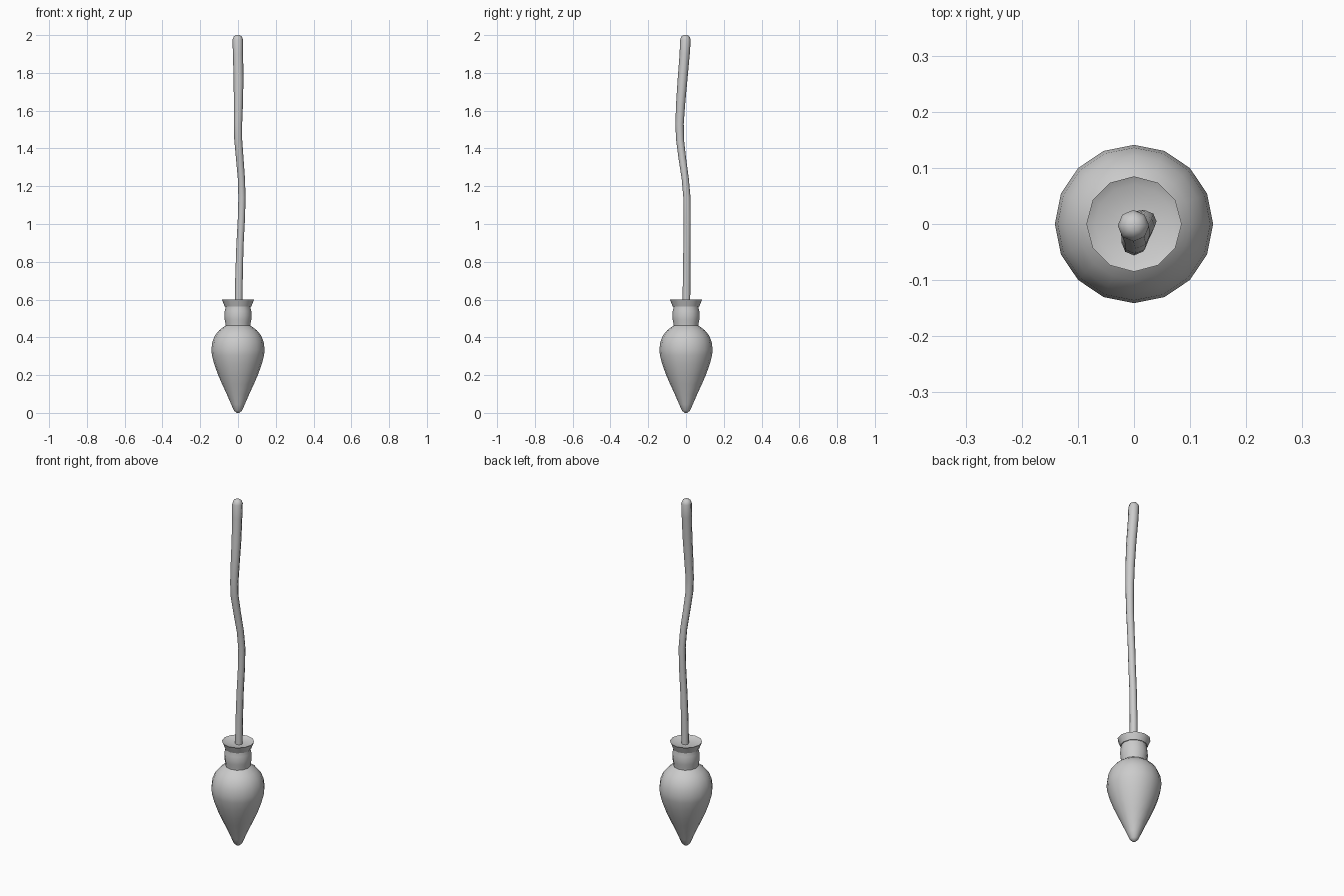
import bpy, bmesh, math
from mathutils import Vector


def loft(name, rings, sides, angle=50):
    """Skin a list of (centre, radius) rings; the ends close to points or caps."""
    bm = bmesh.new()
    loops = []
    for c, r in rings:
        loops.append([bm.verts.new(Vector(c) + Vector((
            r * math.cos(2 * math.pi * i / sides),
            r * math.sin(2 * math.pi * i / sides), 0))) for i in range(sides)])
    for a, b in zip(loops, loops[1:]):
        for i in range(sides):
            j = (i + 1) % sides
            bm.faces.new((a[i], a[j], b[j], b[i]))
    bm.faces.new(loops[0][::-1])
    bm.faces.new(loops[-1])
    bmesh.ops.recalc_face_normals(bm, faces=bm.faces)
    me = bpy.data.meshes.new(name)
    bm.to_mesh(me)
    bm.free()
    ob = bpy.data.objects.new(name, me)
    bpy.context.collection.objects.link(ob)
    bpy.ops.object.select_all(action='DESELECT')
    ob.select_set(True)
    bpy.context.view_layer.objects.active = ob
    bpy.ops.object.shade_smooth_by_angle(angle=math.radians(angle))
    return ob


def lathe(name, profile, sides, angle=50):
    return loft(name, [((0, 0, z), r) for r, z in profile], sides, angle)


# Teardrop bristle bundle
lathe("bristles", [(0.008, 0.0), (0.022, 0.013), (0.036, 0.045), (0.06, 0.10),
                   (0.083, 0.15), (0.105, 0.20), (0.125, 0.255), (0.138, 0.305),
                   (0.141, 0.335), (0.136, 0.375), (0.122, 0.41), (0.10, 0.437),
                   (0.07, 0.46), (0.05, 0.47)], 16)

# Bulged binding between bristles and collar
lathe("binding", [(0.05, 0.458), (0.066, 0.462), (0.067, 0.475), (0.071, 0.495),
                  (0.072, 0.515), (0.070, 0.54), (0.066, 0.557), (0.066, 0.575)], 12)

# Flared collar with a shallow dished top
lathe("collar", [(0.06, 0.562), (0.07, 0.562), (0.085, 0.60), (0.07, 0.592),
                 (0.02, 0.588)], 12, 30)

# Crooked handle: (x, y, z, radius)
path = [(0.004, 0.002, 0.55, 0.020), (0.005, 0.003, 0.70, 0.020),
        (0.010, 0.005, 0.88, 0.019), (0.018, 0.006, 1.03, 0.019),
        (0.021, 0.005, 1.14, 0.019), (0.018, -0.004, 1.24, 0.019),
        (0.009, -0.020, 1.35, 0.020), (0.001, -0.032, 1.45, 0.021),
        (0.0, -0.034, 1.53, 0.022), (0.002, -0.029, 1.63, 0.024),
        (0.003, -0.018, 1.77, 0.026), (0.0, -0.007, 1.90, 0.027),
        (-0.001, -0.003, 1.975, 0.028), (-0.001, -0.003, 1.992, 0.022),
        (-0.001, -0.003, 2.0, 0.010)]
loft("handle", [((x, y, z), r) for x, y, z, r in path], 8, 60)
